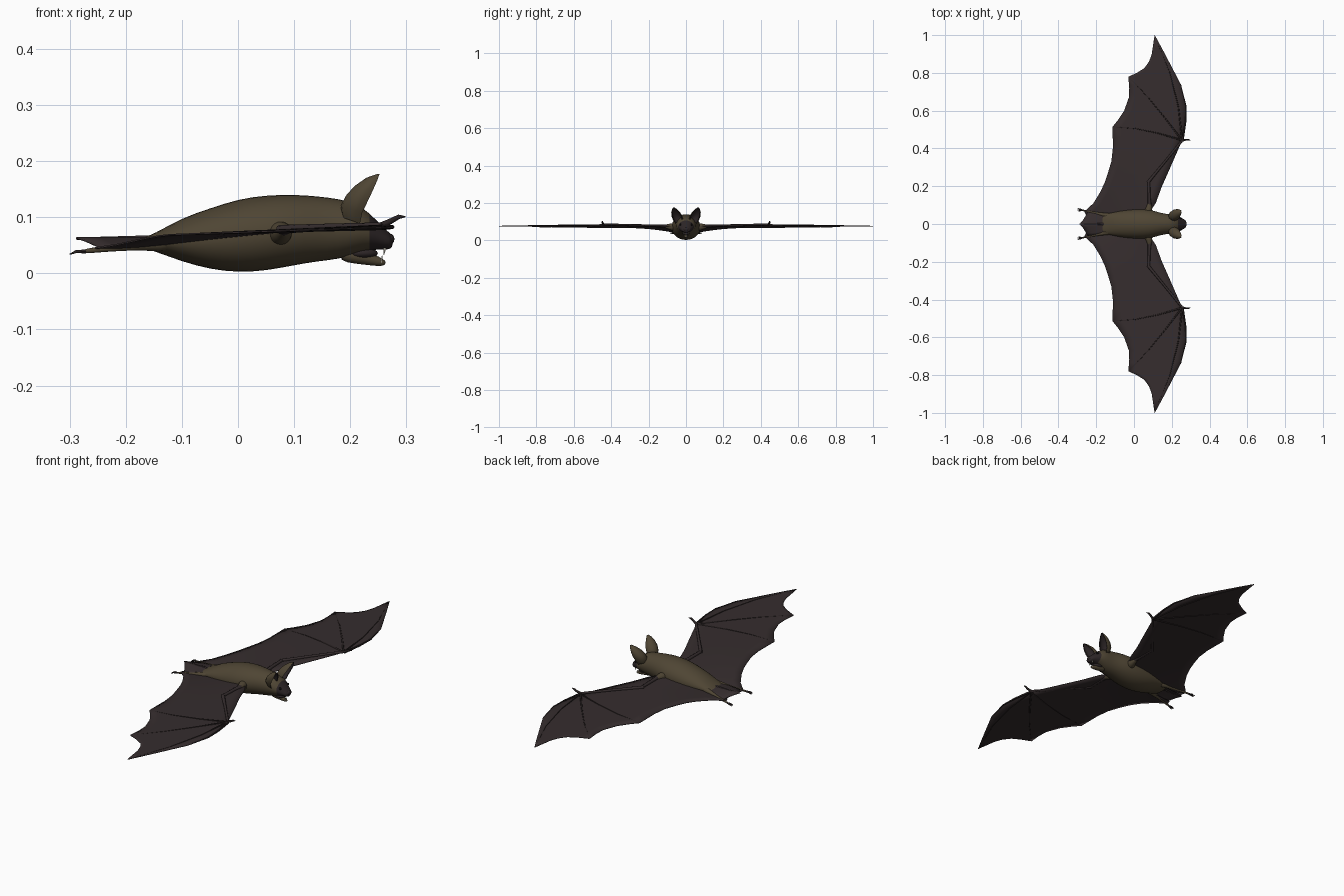
import bpy, bmesh, math
from mathutils import Vector

if "Cube" in bpy.data.objects:
    bpy.data.objects.remove(bpy.data.objects["Cube"])


def material(name, rgb):
    m = bpy.data.materials.new(name)
    m.diffuse_color = (*rgb, 1)
    m.use_nodes = True
    m.node_tree.nodes["Principled BSDF"].inputs["Base Color"].default_value = m.diffuse_color
    return m


FUR = material("brown fur", (0.078, 0.060, 0.034))
SKIN = material("wing membrane", (0.036, 0.026, 0.027))
BONE = material("dark finger skin", (0.022, 0.016, 0.016))
FACE = material("dark face skin", (0.026, 0.019, 0.020))
BLACK = material("eye black", (0.004, 0.004, 0.004))
TOOTH = material("tooth white", (0.6, 0.57, 0.48))


def finish(name, bm, mats, subsurf=0, solid=0, angle=60):
    bmesh.ops.recalc_face_normals(bm, faces=bm.faces[:])
    me = bpy.data.meshes.new(name)
    bm.to_mesh(me)
    bm.free()
    ob = bpy.data.objects.new(name, me)
    bpy.context.collection.objects.link(ob)
    for m in mats:
        me.materials.append(m)
    if solid:
        mod = ob.modifiers.new("thickness", "SOLIDIFY")
        mod.thickness, mod.offset = solid, 0
    if subsurf:
        mod = ob.modifiers.new("smooth", "SUBSURF")
        mod.levels = mod.render_levels = subsurf
    bpy.ops.object.select_all(action="DESELECT")
    ob.select_set(True)
    bpy.context.view_layer.objects.active = ob
    bpy.ops.object.shade_smooth_by_angle(angle=math.radians(angle))
    return ob


def loft(name, rings, mats, rule=None, closed=True, **kw):
    """Skin a list of point rings; rule(ring, column, centre) picks the colour."""
    bm = bmesh.new()
    vs = [[bm.verts.new(p) for p in r] for r in rings]
    n = len(rings[0])
    for i in range(len(vs) - 1):
        for j in range(n if closed else n - 1):
            k = (j + 1) % n
            f = bm.faces.new((vs[i][j], vs[i][k], vs[i + 1][k], vs[i + 1][j]))
            if rule:
                f.material_index = rule(i, j, f.calc_center_median())
    if closed:
        for r in (vs[0], vs[-1]):
            f = bm.faces.new(r)
            if rule:
                f.material_index = rule(0, 0, f.calc_center_median())
    return finish(name, bm, mats, **kw)


def tube(name, path, radii, mat, n=8, subsurf=0):
    """Tapered tube along a path."""
    pts = [Vector(p) for p in path]
    rings = []
    for i, p in enumerate(pts):
        d = (pts[min(i + 1, len(pts) - 1)] - pts[max(i - 1, 0)]).normalized()
        a = d.cross(Vector((0, 0, 1)) if abs(d.z) < 0.9 else Vector((1, 0, 0))).normalized()
        b = d.cross(a)
        rings.append([p + radii[i] * (math.cos(t) * a + math.sin(t) * b)
                      for t in (2 * math.pi * k / n for k in range(n))])
    return loft(name, rings, [mat], subsurf=subsurf)


def ball(name, loc, size, mat):
    bm = bmesh.new()
    bmesh.ops.create_uvsphere(bm, u_segments=14, v_segments=8, radius=1)
    for v in bm.verts:
        v.co = Vector([v.co[i] * size[i] + loc[i] for i in range(3)])
    return finish(name, bm, [mat])


def lerp(table, y):
    for (y0, a), (y1, b) in zip(table, table[1:]):
        if y <= y1:
            return a + (b - a) * (y - y0) / (y1 - y0)
    return table[-1][1]


# Body and head: x, top, bottom, half width
PROFILE = [(-0.175, .062, .046, .045), (-0.15, .070, .040, .054), (-0.10, .100, .020, .065),
           (-0.05, .117, .006, .074), (0, .134, 0, .079), (0.05, .141, .003, .080),
           (0.10, .142, .013, .074), (0.14, .139, .020, .060), (0.18, .134, .024, .053),
           (0.21, .126, .034, .053), (0.235, .108, .041, .044), (0.255, .086, .042, .031),
           (0.27, .073, .042, .023), (0.276, .066, .047, .016)]
rings = []
for x, top, bot, w in PROFILE:
    c, h = (top + bot) / 2, (top - bot) / 2
    rings.append([(x, w * math.cos(t), c + h * math.sin(t))
                  for t in (2 * math.pi * k / 16 for k in range(16))])
loft("body", rings, [FUR, FACE], lambda i, j, c: int(c.x > 0.235), subsurf=1)

# Lower jaw, mouth lining and nose
tube("lower_jaw", [(.18, 0, .036), (.215, 0, .030), (.24, 0, .024), (.258, 0, .019), (.263, 0, .018)],
     [.016, .014, .011, .007, .003], FUR, 10, 1)
ball("mouth_lining", (.222, 0, .036), (.028, .018, .010), FACE)
ball("nose", (.270, 0, .061), (.009, .017, .010), FACE)

# Tail membrane between the legs
rows = []
for k in range(9):
    u = k / 4 - 1
    end = -0.288 + 0.045 * abs(u) ** 0.8
    rows.append([(-0.14 + (end + 0.14) * q / 4, u * (.050 + .016 * q / 4),
                  .060 + .003 * (1 - abs(u)) - .016 * abs(u) * q / 4) for q in range(5)])
loft("tail_membrane", rows, [SKIN], closed=False, solid=.003)
tube("tail", [(-.15, 0, .062), (-.22, 0, .062), (-.289, 0, .062)], [.006, .004, .002], SKIN)

# Wing outline, x along the span y
LEAD = [(.04, .09), (.08, .095), (.11, .115), (.2, .148), (.26, .175), (.42, .245), (.46, .262),
        (.54, .273), (.62, .278), (.735, .25), (.85, .19), (.93, .148), (1.0, .11)]
TRAIL = [(.04, -.25), (.065, -.262), (.11, -.215), (.17, -.178), (.22, -.155), (.27, -.138),
         (.33, -.120), (.40, -.112), (.515, -.113), (.55, -.085), (.60, -.052), (.67, -.027),
         (.72, -.025), (.78, -.030), (.80, .015), (.825, .055), (.86, .080), (.90, .094), (1.0, .109)]
SPAN = sorted({y for y, _ in LEAD + TRAIL})


def wing_z(x, y):
    return .073 + .035 * x - .03 * max(0, 1 - y / .35) ** 2 * min(1, max(0, (.1 - x) / .3))


for s, side in ((1, "left"), (-1, "right")):
    def on_wing(x, y, up=0.0):
        return (x, s * y, wing_z(x, y) + up)

    rows = []
    for y in SPAN:
        a, b = lerp(LEAD, y), lerp(TRAIL, y)
        rows.append([on_wing(a + (b - a) * q / 8, y) for q in range(9)])
    loft(side + "_wing_membrane", rows, [SKIN], closed=False, solid=.003)

    # Arm bones and thumb
    tube(side + "_shoulder", [(.07, s * .05, .07), (.082, s * .085, .074), (.082, s * .12, .077)],
         [.030, .017, .008], FUR, 10, 1)
    tube(side + "_upper_arm", [on_wing(.085, .07), on_wing(.080, .14, .003), on_wing(.078, .225, .004)],
         [.012, .008, .007], SKIN)
    tube(side + "_forearm", [on_wing(.074, .22, .003), on_wing(.16, .325, .004), on_wing(.258, .445, .003)],
         [.008, .006, .006], SKIN)
    tube(side + "_thumb", [on_wing(.252, .44, .002), (.272, s * .446, .093), (.287, s * .447, .101),
                           (.298, s * .444, .101)], [.006, .005, .004, .001], BONE)

    # Finger bones fan out from the wrist
    fingers = [[(.258, .445), (.273, .54), (.276, .62), (.248, .735)],
               [(.255, .445), (.235, .62), (.190, .80), (.112, .99)],
               [(.253, .445), (.165, .56), (.075, .67), (-.027, .778)],
               [(.250, .445), (.130, .48), (.010, .505), (-.110, .514)]]
    for i, f in enumerate(fingers):
        tube(f"{side}_finger_{i + 1}", [on_wing(x, y) for x, y in f],
             [.0055, .004, .003, .0015], BONE, 6)

    # Leg with foot and toes
    tube(side + "_leg", [(-.12, s * .040, .054), (-.16, s * .048, .052), (-.20, s * .057, .047),
                         (-.25, s * .068, .042), (-.278, s * .074, .039)],
         [.020, .012, .007, .005, .005], FUR, 8, 1)
    for k in (-1, 0, 1):
        tube(f"{side}_toe_{k + 2}", [(-.272, s * .073, .039), (-.288, s * (.075 + .005 * k), .039),
                                     (-.300, s * (.076 + .007 * k), .034)], [.004, .003, .001], BONE, 6)

    # Cupped ear: height fraction gives centre, width and depth
    rings = []
    for x, y, z, w, d in [(.208, .038, .092, .020, .022), (.210, .043, .112, .028, .027),
                          (.220, .049, .132, .029, .026), (.231, .055, .150, .024, .021),
                          (.242, .061, .166, .014, .013), (.251, .065, .177, .003, .003)]:
        arc = [math.radians(65 + 230 * k / 10) for k in range(11)]
        pts = [(a, 1.0) for a in arc] + [(a, .84) for a in reversed(arc)]
        rings.append([(x + d * r * math.cos(a), s * (y + w * r * math.sin(a)),
                       z - .35 * d * r * math.cos(a) * (z < .17)) for a, r in pts])
    loft(side + "_ear", rings, [FUR, FACE], lambda i, j, c: int(j >= 10), angle=50)

    # Eye and fangs
    ball(side + "_eye", (.246, s * .030, .084), (.006, .005, .006), BLACK)
    tube(side + "_upper_fang", [(.262, s * .012, .046), (.260, s * .012, .033)], [.0028, .0005], TOOTH, 6)
    tube(side + "_lower_fang", [(.255, s * .005, .020), (.257, s * .006, .032)], [.0022, .0005], TOOTH, 6)
